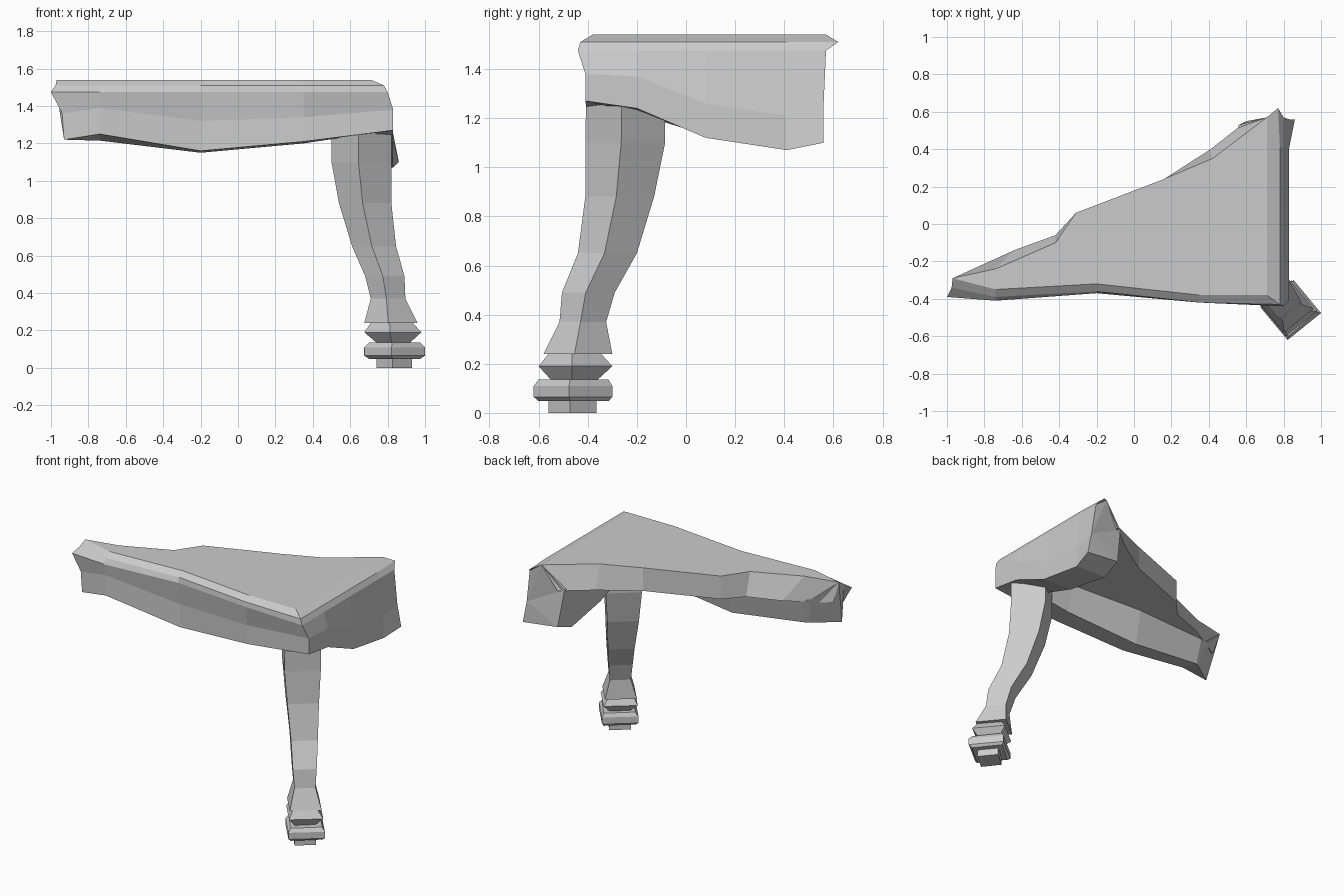
import bpy, bmesh


def loft(name, rings):
    """Skin a stack of equal-length closed rings and cap both ends."""
    bm = bmesh.new()
    vs = [[bm.verts.new(p) for p in r] for r in rings]
    n = len(rings[0])
    for a, b in zip(vs, vs[1:]):
        for i in range(n):
            j = (i + 1) % n
            bm.faces.new((a[i], a[j], b[j], b[i]))
    caps = [bm.faces.new(vs[0][::-1]), bm.faces.new(vs[-1])]
    bmesh.ops.triangulate(bm, faces=caps)
    bmesh.ops.recalc_face_normals(bm, faces=bm.faces[:])
    me = bpy.data.meshes.new(name)
    bm.to_mesh(me)
    bm.free()
    ob = bpy.data.objects.new(name, me)
    bpy.context.collection.objects.link(ob)
    return ob


# Broken tabletop slab: the jagged edge differs between top and underside
outer = [(.71, .57), (.71, -.38), (.35, -.38), (-.2, -.32), (-.74, -.35)]
top = outer + [(-.97, -.29), (-.74, -.24), (-.42, -.10), (-.31, .06),
               (.16, .24), (.42, .35)]
under = [(.60, .55)] + outer[1:] + [(-.92, -.30), (-.64, -.14), (-.42, -.06),
                                    (-.31, .06), (.16, .24), (.41, .40)]
loft("tabletop", [[(x, y, 1.54) for x, y in top],
                  [(x, y, 1.38) for x, y in under]])


# Moulded rim and apron, one strip running along the front and round the corner
def front(x, yt, yl, zm, zb, yi, zi):
    return [(x, yt, 1.54), (x, yt - .04, 1.51), (x, yl, 1.475),
            (x, yl + .02, zm), (x, yl + .02, zb), (x, yi, zi),
            (x, yi + .05, 1.39)]


def side(y, zm, zb, xi, zi):
    return [(.71, y, 1.54), (.78, y, 1.51), (.80, y, 1.475), (.83, y, zm),
            (.83, y, zb), (xi, y, zi), (xi - .05, y, 1.39)]


left_end = [(-.97, -.29, 1.54), (-.975, -.34, 1.51), (-1.0, -.39, 1.475),
            (-.94, -.38, 1.36), (-.93, -.38, 1.22), (-.76, -.26, 1.215),
            (-.80, -.22, 1.39)]
corner = [(.71, -.38, 1.54), (.78, -.43, 1.51), (.80, -.44, 1.475),
          (.83, -.41, 1.38), (.83, -.41, 1.27), (.62, -.25, 1.24),
          (.57, -.20, 1.39)]
back_end = [(.71, .57, 1.54), (.77, .62, 1.51), (.80, .57, 1.475),
            (.83, .56, 1.25), (.86, .56, 1.10), (.60, .55, 1.13),
            (.56, .53, 1.39)]
loft("apron", [left_end,
               front(-.74, -.35, -.41, 1.39, 1.25, -.25, 1.215),
               front(-.2, -.32, -.37, 1.32, 1.16, -.22, 1.15),
               front(.35, -.38, -.42, 1.34, 1.21, -.25, 1.20),
               corner,
               side(-.2, 1.37, 1.24, .61, 1.22),
               side(.08, 1.26, 1.12, .60, 1.13),
               side(.41, 1.21, 1.07, .59, 1.08),
               back_end])

# Curved square leg set diagonally, with stepped foot: z, x range, y range
leg = [(1.36, .50, .82, -.405, -.085), (1.10, .50, .82, -.41, -.085),
       (.88, .54, .82, -.41, -.13), (.65, .61, .845, -.44, -.20),
       (.49, .68, .89, -.505, -.29), (.37, .71, .895, -.515, -.325),
       (.24, .675, .96, -.58, -.30)]
foot = [(.24, .71, .935, -.56, -.345), (.19, .675, .98, -.60, -.30),
        (.135, .74, .92, -.55, -.36), (.135, .70, .975, -.60, -.315),
        (.11, .675, 1.0, -.62, -.30), (.065, .675, 1.0, -.62, -.30),
        (.048, .70, .975, -.60, -.315), (.048, .74, .93, -.56, -.365),
        (0, .74, .93, -.56, -.365)]


def diamond(z, x0, x1, y0, y1):
    cx, cy, rx, ry = (x0 + x1) / 2, (y0 + y1) / 2, (x1 - x0) / 2, (y1 - y0) / 2
    k = .1
    return [(cx - k * rx, y0, z), (x1, cy - k * ry, z),
            (cx + k * rx, y1, z), (x0, cy + k * ry, z)]


loft("leg", [diamond(*r) for r in leg + foot])
